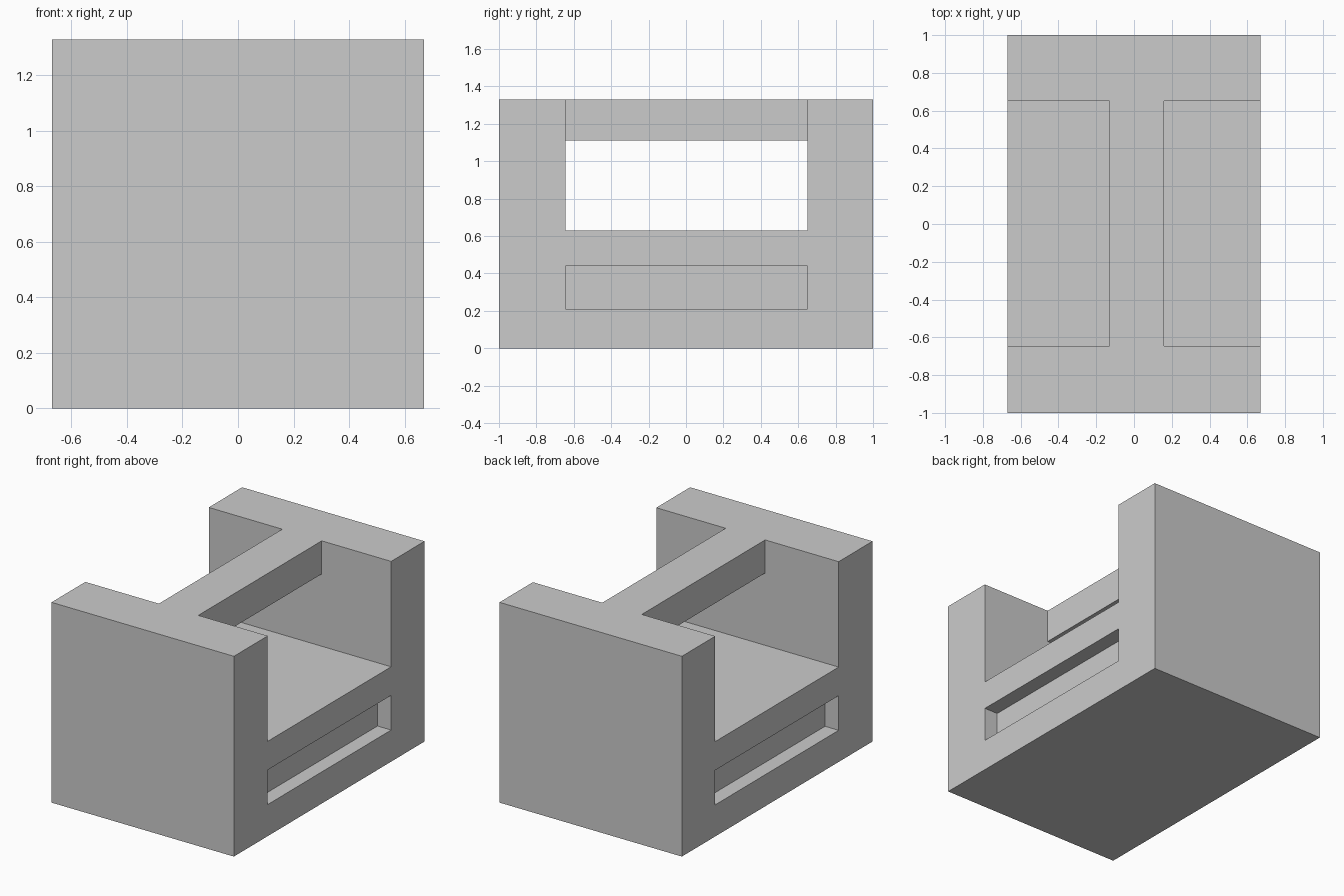
import bpy
import bmesh
from mathutils import Vector

cube = bpy.data.objects.get("Cube")
if cube:
    bpy.data.objects.remove(cube, do_unlink=True)

# Overall size and shared recess span
HALF_W, HALF_L, HEIGHT = 0.67, 1.0, 1.33
Y0, Y1 = -0.645, 0.65
DECK, BEAM_BOTTOM = 0.63, 1.11
BEAM_LEFT, BEAM_RIGHT = -0.13, 0.16
SLOT_BOTTOM, SLOT_TOP, SLOT_DEPTH = 0.21, 0.44, 0.10
OUT = 0.3  # how far cutters reach past the block

grey = bpy.data.materials.new("light grey")
grey.use_nodes = True
colour = (0.6, 0.6, 0.6, 1)
grey.diffuse_color = colour
grey.node_tree.nodes["Principled BSDF"].inputs["Base Color"].default_value = colour


def extrude_y(name, profile, y0, y1):
    """Solid made by sweeping an x-z profile along y."""
    bm = bmesh.new()
    face = bm.faces.new([bm.verts.new((x, y0, z)) for x, z in profile])
    swept = bmesh.ops.extrude_face_region(bm, geom=[face])["geom"]
    moved = [v for v in swept if isinstance(v, bmesh.types.BMVert)]
    bmesh.ops.translate(bm, verts=moved, vec=Vector((0, y1 - y0, 0)))
    bmesh.ops.recalc_face_normals(bm, faces=bm.faces)
    mesh = bpy.data.meshes.new(name)
    bm.to_mesh(mesh)
    bm.free()
    mesh.materials.append(grey)
    obj = bpy.data.objects.new(name, mesh)
    bpy.context.collection.objects.link(obj)
    return obj


def box_profile(x0, x1, z0, z1):
    return [(x0, z0), (x1, z0), (x1, z1), (x0, z1)]


def cut(target, cutter):
    """Subtract the cutter, then discard it."""
    cutter.hide_render = True
    mod = target.modifiers.new("cut", 'BOOLEAN')
    mod.operation = 'DIFFERENCE'
    mod.solver = 'EXACT'
    mod.object = cutter
    bpy.context.view_layer.objects.active = target
    bpy.ops.object.modifier_apply(modifier=mod.name)
    bpy.data.objects.remove(cutter, do_unlink=True)


# Block with two end walls
body = extrude_y("body", box_profile(-HALF_W, HALF_W, 0, HEIGHT), -HALF_L, HALF_L)

# Space around the top beam, open at both sides and above
side, top = HALF_W + OUT, HEIGHT + OUT
cavity = [(-side, DECK), (side, DECK), (side, top), (BEAM_RIGHT, top),
          (BEAM_RIGHT, BEAM_BOTTOM), (BEAM_LEFT, BEAM_BOTTOM),
          (BEAM_LEFT, top), (-side, top)]
cut(body, extrude_y("cavity_cutter", cavity, Y0, Y1))

# Shallow grip slot in each side
for s in (-1, 1):
    x0, x1 = sorted((s * (HALF_W - SLOT_DEPTH), s * side))
    cut(body, extrude_y("slot_cutter", box_profile(x0, x1, SLOT_BOTTOM, SLOT_TOP), Y0, Y1))
